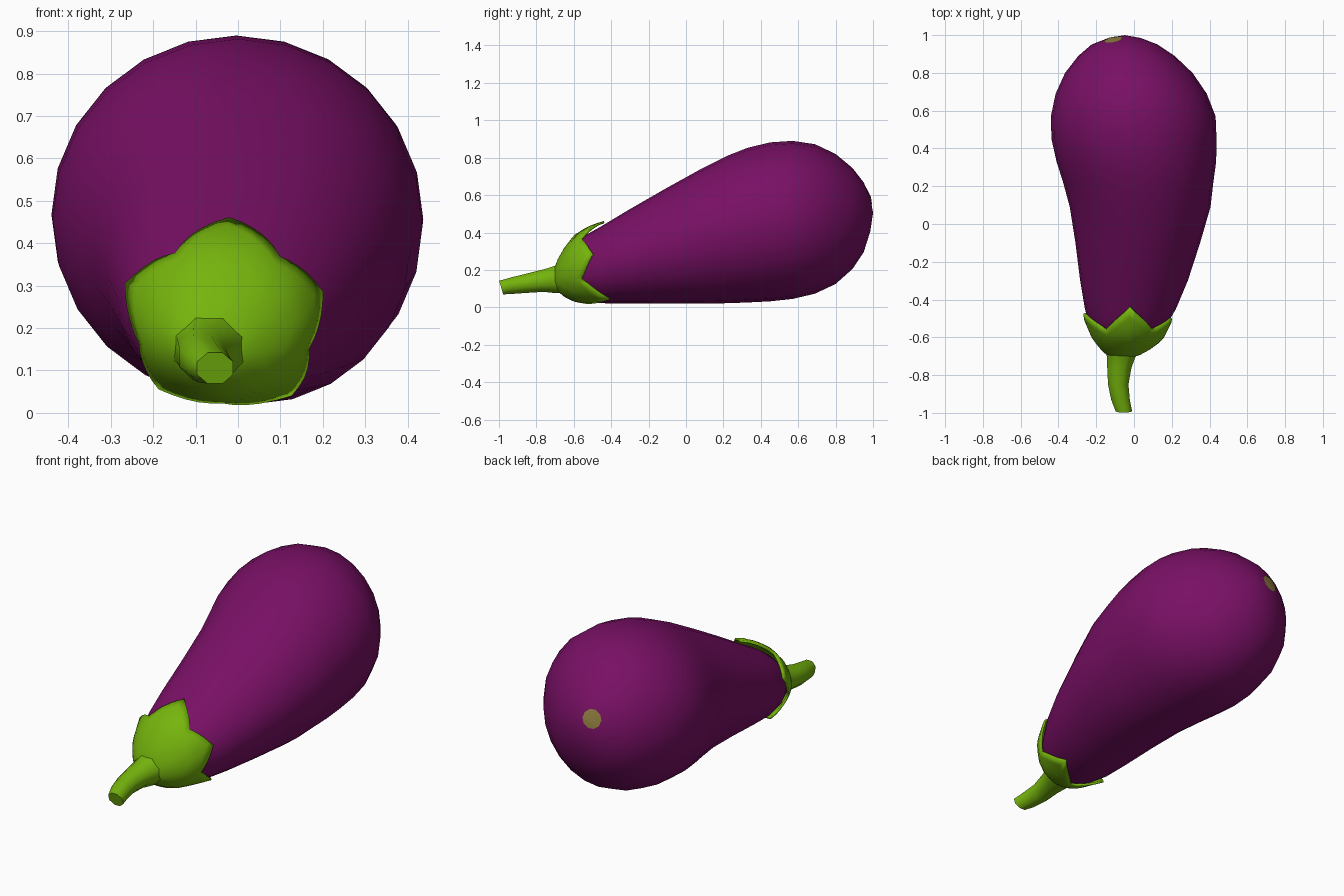
import bpy, bmesh, math
from mathutils import Vector
from mathutils.bvhtree import BVHTree

if "Cube" in bpy.data.objects:
    bpy.data.objects.remove(bpy.data.objects["Cube"])


def material(name, rgb):
    m = bpy.data.materials.new(name)
    m.diffuse_color = (*rgb, 1)
    m.use_nodes = True
    m.node_tree.nodes["Principled BSDF"].inputs["Base Color"].default_value = m.diffuse_color
    return m


purple = material("aubergine purple", (0.19, 0.005, 0.13))
green = material("leaf green", (0.18, 0.46, 0.004))
tan = material("scar tan", (0.27, 0.2, 0.05))


def ring_point(sec, a):
    """Point on the ellipse of a section (y, left, right, bottom, top)."""
    y, l, r, b, t = sec
    return Vector(((l + r) / 2 + (r - l) / 2 * math.cos(a), y,
                   (b + t) / 2 + (t - b) / 2 * math.sin(a)))


def section_at(secs, y):
    for p, q in zip(secs, secs[1:]):
        if y <= q[0]:
            f = (y - p[0]) / (q[0] - p[0])
            return [u + (v - u) * f for u, v in zip(p, q)]
    return secs[-1]


def skin(bm, rings):
    rows = [[bm.verts.new(p) for p in ring] for ring in rings]
    n = len(rows[0])
    for a, b in zip(rows, rows[1:]):
        for i in range(n):
            bm.faces.new((a[i], a[(i + 1) % n], b[(i + 1) % n], b[i]))
    return rows


def fan(bm, row, tip):
    v = bm.verts.new(tip)
    for i in range(len(row)):
        bm.faces.new((row[i], row[(i + 1) % len(row)], v))


def finish(bm, name, mat, angle):
    bmesh.ops.recalc_face_normals(bm, faces=bm.faces)
    me = bpy.data.meshes.new(name)
    bm.to_mesh(me)
    ob = bpy.data.objects.new(name, me)
    bpy.context.collection.objects.link(ob)
    me.materials.append(mat)
    bpy.ops.object.select_all(action='DESELECT')
    ob.select_set(True)
    bpy.context.view_layer.objects.active = ob
    bpy.ops.object.shade_smooth_by_angle(angle=math.radians(angle))
    return ob


def angles(n):
    return [2 * math.pi * i / n for i in range(n)]


# Fruit body: sections of (y, left, right, bottom, top)
body = [
    (-0.67, -0.10, 0.03, 0.12, 0.24), (-0.60, -0.20, 0.13, 0.05, 0.34),
    (-0.53, -0.235, 0.175, 0.032, 0.39), (-0.45, -0.26, 0.222, 0.022, 0.435),
    (-0.30, -0.285, 0.285, 0.02, 0.525), (-0.10, -0.31, 0.35, 0.02, 0.64),
    (0.09, -0.34, 0.405, 0.02, 0.745), (0.22, -0.375, 0.42, 0.022, 0.81),
    (0.33, -0.41, 0.435, 0.026, 0.853), (0.45, -0.437, 0.437, 0.032, 0.882),
    (0.57, -0.44, 0.432, 0.045, 0.89), (0.69, -0.415, 0.385, 0.073, 0.872),
    (0.80, -0.365, 0.31, 0.125, 0.82), (0.89, -0.295, 0.215, 0.205, 0.745),
    (0.95, -0.225, 0.125, 0.295, 0.668), (0.985, -0.135, 0.035, 0.405, 0.59)]
bm = bmesh.new()
rows = skin(bm, [[ring_point(s, a) for a in angles(24)] for s in body])
fan(bm, rows[0], (-0.04, -0.68, 0.18))
fan(bm, rows[-1], (-0.05, 1.0, 0.505))
bmesh.ops.recalc_face_normals(bm, faces=bm.faces)
tree = BVHTree.FromBMesh(bm)
finish(bm, "fruit_body", purple, 60)

# Blossom scar: thin disc laid on the round end
centre, normal, _, _ = tree.find_nearest(Vector((-0.11, 0.98, 0.59)))
side = normal.cross(Vector((0, 0, 1))).normalized()
up = side.cross(normal)


def on_skin(r, a):
    p, n, _, _ = tree.find_nearest(
        centre + (side * math.cos(a) + up * math.sin(a)) * r)
    return p + normal * 0.004


bm = bmesh.new()
rows = skin(bm, [[on_skin(r, a) for a in angles(10)] for r in (0.052, 0.026)])
fan(bm, rows[-1], on_skin(0, 0))
scar = finish(bm, "blossom_scar", tan, 60)
if scar.data.polygons[0].normal.dot(normal) < 0:
    scar.data.flip_normals()

# Calyx: cup whose rim runs out into five pointed lobes
cup = [
    (-0.71, -0.10, -0.02, 0.11, 0.19), (-0.69, -0.15, 0.04, 0.09, 0.25),
    (-0.65, -0.19, 0.11, 0.055, 0.32), (-0.60, -0.225, 0.16, 0.03, 0.385),
    (-0.53, -0.255, 0.195, 0.017, 0.43), (-0.47, -0.285, 0.225, 0.008, 0.453),
    (-0.41, -0.31, 0.25, 0.0, 0.47)]
tips = [-0.50, -0.44, -0.475, -0.47, -0.41]   # rim y at each lobe tip
NOTCH, PER = -0.56, 10                        # rim y between lobes, steps per lobe


def rim(i):
    k = ((i + PER // 2) // PER) % 5
    w = abs((i + PER // 2) % PER - PER // 2) / (PER / 2)
    return tips[k] + (NOTCH - tips[k]) * w ** 0.85


bm = bmesh.new()
start = math.radians(16)
rings = []
for s in (0, 0.1, 0.25, 0.42, 0.6, 0.8, 1):
    rings.append([ring_point(section_at(cup, -0.71 + (rim(i) + 0.71) * s), a + start)
                  for i, a in enumerate(angles(5 * PER))])
rows = skin(bm, rings)
fan(bm, rows[0], (-0.06, -0.712, 0.15))
calyx = finish(bm, "calyx", green, 60)
mod = calyx.modifiers.new("thickness", 'SOLIDIFY')
mod.thickness = 0.012
mod.offset = -1

# Stem: bent eight-sided stalk with a flat cut end
stem = [
    (-1.00, -0.10, -0.008, 0.066, 0.145), (-0.93, -0.125, -0.018, 0.068, 0.165),
    (-0.85, -0.142, -0.025, 0.073, 0.185), (-0.76, -0.147, -0.008, 0.078, 0.208),
    (-0.70, -0.15, 0.015, 0.07, 0.228), (-0.65, -0.165, 0.04, 0.07, 0.25)]
bm = bmesh.new()
rows = skin(bm, [[ring_point(s, a + math.pi / 8) for a in angles(8)] for s in stem])
bm.faces.new(rows[0])
bm.faces.new(rows[-1])
for v in rows[0]:                              # slanted cut
    v.co.y += (0.145 - v.co.z) * 0.3
finish(bm, "stem", green, 50)
